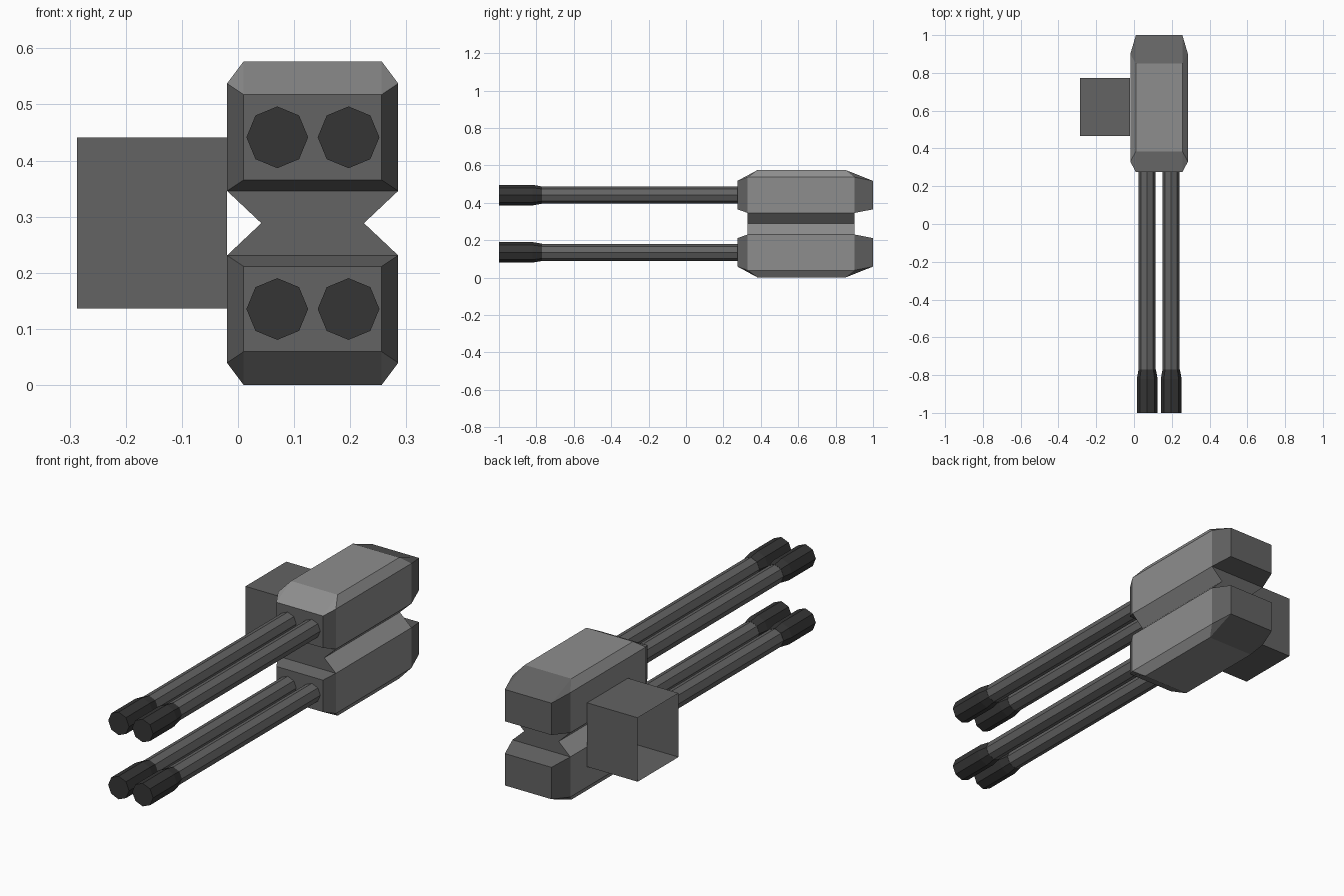
import bpy, bmesh, math
from mathutils import Matrix, Vector

if "Cube" in bpy.data.objects:
    bpy.data.objects.remove(bpy.data.objects["Cube"])

MID_Z = 0.2885      # height of the symmetry plane between both gun pairs
CX = 0.133          # centre line of the gun housings


def material(name, grey):
    m = bpy.data.materials.new(name)
    m.diffuse_color = (grey, grey, grey, 1)
    m.use_nodes = True
    m.node_tree.nodes["Principled BSDF"].inputs["Base Color"].default_value = m.diffuse_color
    return m


LIGHT = material("light_grey", 0.27)
MEDIUM = material("medium_grey", 0.125)
DARK = material("dark_grey", 0.036)


def finish(name, bm, mats, mirror=True):
    """Turn a bmesh into an object, mirrored below the symmetry plane."""
    me = bpy.data.meshes.new(name)
    bm.to_mesh(me)
    bm.free()
    for m in mats:
        me.materials.append(m)
    ob = bpy.data.objects.new(name, me)
    ob.location.z = MID_Z
    bpy.context.collection.objects.link(ob)
    if mirror:
        mod = ob.modifiers.new("mirror", 'MIRROR')
        mod.use_axis = (False, False, True)
        mod.use_clip = False
    return ob


def hull(points):
    """Convex solid with clean flat faces."""
    bm = bmesh.new()
    for p in points:
        bm.verts.new(p)
    bmesh.ops.convex_hull(bm, input=bm.verts)
    bmesh.ops.dissolve_limit(bm, angle_limit=0.01, verts=bm.verts, edges=bm.edges)
    bmesh.ops.recalc_face_normals(bm, faces=bm.faces)
    return bm


def drop_faces(bm, test):
    bmesh.ops.delete(bm, geom=[f for f in bm.faces if test(f)], context='FACES_ONLY')


def rect_xz(y, half, z0, z1):
    return [(CX + s * half, y, z) for s in (-1, 1) for z in (z0, z1)]


# Gun housings: chamfered blocks with darker front and back caps
Y0, Y1, JOINT = 0.33, 0.9, 0.0575
pts = rect_xz(0.275, 0.123, 0.077, 0.229) + rect_xz(1.0, 0.123, 0.077, 0.229)
pts += rect_xz(Y0, 0.1525, JOINT, 0.249) + rect_xz(Y1, 0.1525, JOINT, 0.249)
pts += [(CX + s * 0.123, y, 0.2885) for s in (-1, 1) for y in (0.385, 0.85)]
bm = hull(pts)
for f in bm.faces:
    y = f.calc_center_median().y
    f.material_index = 1 if y < Y0 - 0.001 or y > Y1 + 0.001 else 0
drop_faces(bm, lambda f: f.normal.z < -0.99)
finish("gun_housing", bm, [LIGHT, MEDIUM])

# Waisted block joining the two housings
pts = [(CX + s * w, y, z) for s in (-1, 1) for y in (Y0, Y1)
       for w, z in ((0.1525, JOINT), (0.0915, 0.0))]
bm = hull(pts)
for f in bm.faces:
    f.material_index = 1 if abs(f.normal.y) > 0.9 else 0
drop_faces(bm, lambda f: abs(f.normal.z) > 0.99)
finish("housing_joint", bm, [LIGHT, MEDIUM])

# Side mount: box left open on its attachment side
bm = bmesh.new()
bmesh.ops.create_cube(bm, size=1, matrix=Matrix.Translation((-0.1535, 0.62, 0))
                      @ Matrix.Diagonal((0.267, 0.308, 0.305, 1)))
drop_faces(bm, lambda f: f.normal.x < -0.9)
finish("side_mount", bm, [MEDIUM], mirror=False)


def tube(name, x, rings, mat):
    """Eight-sided tube along y from (y, radius) rings, with end caps."""
    bm = bmesh.new()
    loops = []
    for y, r in rings:
        loops.append([bm.verts.new(Vector((x + r * math.cos(a), y, 0.153 + r * math.sin(a))))
                      for a in (i * math.pi / 4 for i in range(8))])
    for a, b in zip(loops, loops[1:]):
        for i in range(8):
            j = (i + 1) % 8
            bm.faces.new((a[i], a[j], b[j], b[i]))
    bm.faces.new(loops[0])
    bm.faces.new(loops[-1])
    bmesh.ops.recalc_face_normals(bm, faces=bm.faces)
    finish(name, bm, [mat])


# Barrels and muzzles
for side, x in (("left", 0.07), ("right", 0.197)):
    tube("barrel_" + side, x, [(-0.78, 0.045), (0.29, 0.045)], MEDIUM)
    tube("muzzle_" + side, x, [(-1.0, 0.055), (-0.82, 0.055), (-0.77, 0.046)], DARK)
